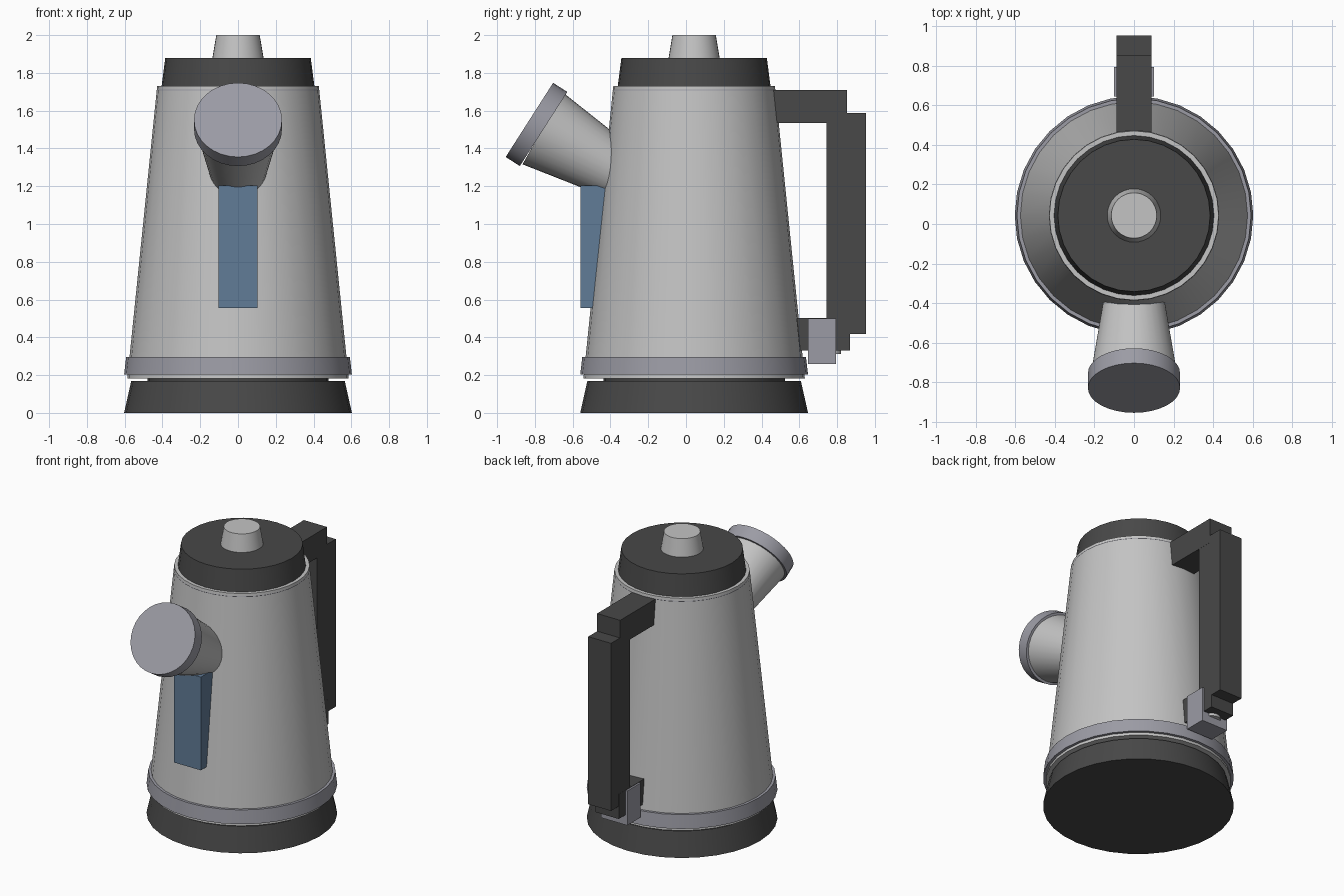
import bpy, math
from mathutils import Vector

if "Cube" in bpy.data.objects:
    bpy.data.objects.remove(bpy.data.objects["Cube"])

CY = 0.043  # y of the pot's vertical axis


def material(name, rgb):
    m = bpy.data.materials.new(name)
    m.diffuse_color = (*rgb, 1)
    m.use_nodes = True
    m.node_tree.nodes["Principled BSDF"].inputs["Base Color"].default_value = m.diffuse_color
    return m


STEEL = material("brushed_steel", (0.55, 0.55, 0.55))
TRIM = material("grey_trim", (0.33, 0.33, 0.375))
DARK = material("dark_plastic", (0.065, 0.065, 0.065))
BLUE = material("blue_window", (0.12, 0.20, 0.31))


def finish(name, mat, smooth=True):
    ob = bpy.context.object
    ob.name = name
    ob.data.materials.append(mat)
    if smooth:
        bpy.ops.object.shade_smooth_by_angle(angle=math.radians(35))
    return ob


def cone(name, mat, start, end, r1, r2, sides=32):
    """Capped frustum between two points."""
    a, b = Vector(start), Vector(end)
    rot = (b - a).to_track_quat('Z', 'Y').to_euler()
    bpy.ops.mesh.primitive_cone_add(vertices=sides, radius1=r1, radius2=r2,
                                    depth=(b - a).length,
                                    location=(a + b) / 2, rotation=rot)
    return finish(name, mat)


def upright(name, mat, z0, z1, r1, r2):
    return cone(name, mat, (0, CY, z0), (0, CY, z1), r1, r2)


def box(name, mat, half_x, y0, y1, z0, z1):
    bpy.ops.mesh.primitive_cube_add(size=1, location=(0, (y0 + y1) / 2, (z0 + z1) / 2))
    ob = finish(name, mat, smooth=False)
    ob.scale = (2 * half_x, y1 - y0, z1 - z0)
    return ob


# Base, body and lid stacked on one axis
upright("base", DARK, 0.0, 0.17, 0.603, 0.565)
upright("base_connector", DARK, 0.165, 0.19, 0.48, 0.48)
upright("body", STEEL, 0.183, 1.73, 0.586, 0.428)
upright("lower_band", TRIM, 0.203, 0.297, 0.603, 0.592)
upright("lid", DARK, 1.725, 1.88, 0.405, 0.385)
upright("lid_knob", STEEL, 1.875, 2.0, 0.136, 0.115)

# Rounded rim ring under the lid
bpy.ops.mesh.primitive_torus_add(major_segments=32, minor_segments=10,
                                 major_radius=0.41, minor_radius=0.021,
                                 location=(0, CY, 1.708))
finish("rim_ring", TRIM)

# Spout tube with flared cap at its tip
cone("spout", STEEL, (0, -0.757, 1.505), (0, -0.28, 1.23), 0.218, 0.136)
cone("spout_cap", TRIM, (0, -0.754, 1.503), (0, -0.829, 1.551), 0.233, 0.233)

# Water level window
box("level_window", BLUE, 0.104, -0.558, -0.40, 0.555, 1.205)

# Handle: two arms and a grip
box("handle_upper_arm", DARK, 0.089, 0.40, 0.853, 1.535, 1.71)
box("handle_grip", DARK, 0.088, 0.745, 0.952, 0.418, 1.587)
box("handle_lower_arm", DARK, 0.089, 0.50, 0.868, 0.33, 0.503)

# Switch bracket and its small button under the handle
box("switch_bracket", TRIM, 0.102, 0.645, 0.793, 0.26, 0.50)
cone("switch_button", STEEL, (0, 0.765, 0.312), (0, 0.765, 0.35), 0.055, 0.055, 24)
